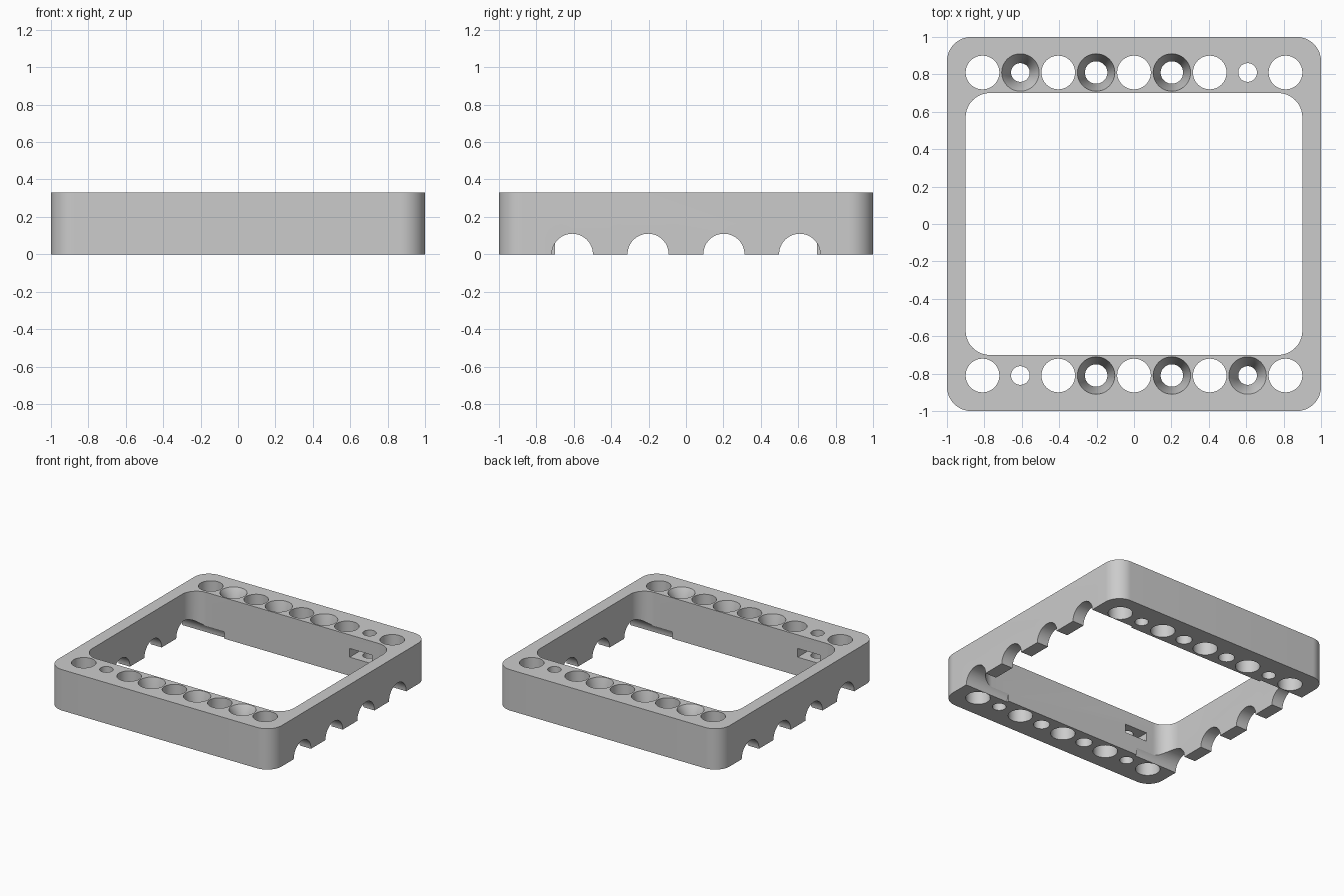
import bpy, bmesh
from math import sin, cos, pi
from mathutils import Matrix

if "Cube" in bpy.data.objects:
    bpy.data.objects.remove(bpy.data.objects["Cube"], do_unlink=True)

HEIGHT = 0.33
PITCH = 0.2025      # spacing of the hole pattern
ROW = 4 * PITCH     # y of the two hole rows
SEG = 48

grey = bpy.data.materials.new("plain grey")
grey.diffuse_color = (0.6, 0.6, 0.6, 1)
grey.use_nodes = True
grey.node_tree.nodes["Principled BSDF"].inputs["Base Color"].default_value = (0.6, 0.6, 0.6, 1)


def loft(name, rings, matrix=Matrix()):
    """Closed solid through rings of equal point count, capped at both ends."""
    bm = bmesh.new()
    loops = [[bm.verts.new(p) for p in ring] for ring in rings]
    n = len(loops[0])
    for a, b in zip(loops, loops[1:]):
        for i in range(n):
            j = (i + 1) % n
            bm.faces.new((a[i], a[j], b[j], b[i]))
    bm.faces.new(loops[0])
    bm.faces.new(loops[-1])
    bm.transform(matrix)
    bmesh.ops.recalc_face_normals(bm, faces=bm.faces)
    mesh = bpy.data.meshes.new(name)
    bm.to_mesh(mesh)
    bm.free()
    mesh.materials.append(grey)
    obj = bpy.data.objects.new(name, mesh)
    bpy.context.collection.objects.link(obj)
    return obj


def prism(name, outline, z0, z1, matrix=Matrix()):
    return loft(name, [[(x, y, z) for x, y in outline] for z in (z0, z1)], matrix)


def lathe(name, profile, matrix=Matrix()):
    angles = [2 * pi * i / SEG for i in range(SEG)]
    return loft(name, [[(r * cos(a), r * sin(a), z) for a in angles] for r, z in profile], matrix)


def rounded_rect(hx, hy, r, steps=16):
    points = []
    for k, (sx, sy) in enumerate([(1, 1), (-1, 1), (-1, -1), (1, -1)]):
        for i in range(steps + 1):
            a = (k + i / steps) * pi / 2
            points.append((sx * (hx - r) + r * cos(a), sy * (hy - r) + r * sin(a)))
    return points


frame = prism("frame", rounded_rect(1, 1, 0.13), 0, HEIGHT)
cutters = [prism("window_cutter", rounded_rect(0.9, 0.7, 0.13), -0.1, HEIGHT + 0.1)]

# Vertical holes: wide, plain small, deep tapered and shallow countersunk
LOW, HIGH = -0.05, HEIGHT + 0.05
wide = [(0.09, LOW), (0.09, HIGH)]
small = [(0.05, LOW), (0.05, HIGH)]
tapered = [(0.06, LOW), (0.06, HEIGHT - 0.17), (0.1, HEIGHT), (0.1, HIGH)]
countersunk = [(0.05, LOW), (0.05, HEIGHT - 0.09), (0.1, HEIGHT), (0.1, HIGH)]
row = [wide, countersunk, wide, tapered, wide, tapered, wide, small, wide]

# The two hole rows are half-turn copies of each other
nut_outline = [(-0.1, -0.14), (0.1, -0.14), (0.1, 0.058), (0, 0.115), (-0.1, 0.058)]
for turn in (0, pi):
    spin = Matrix.Rotation(turn, 4, "Z")
    for i, profile in enumerate(row):
        place = spin @ Matrix.Translation(((i - 4) * PITCH, ROW, 0))
        cutters.append(lathe("hole_cutter", profile, place))
    place = spin @ Matrix.Translation((3 * PITCH, ROW, 0))
    cutters.append(prism("nut_slot_cutter", nut_outline, 0.15, 0.22, place))

# Half-round notches under both side walls, running a little way inward
for side in (-1, 1):
    for k in (-3, -1, 1, 3):
        place = Matrix.Translation((0, k * PITCH, 0)) @ Matrix.Rotation(side * pi / 2, 4, "Y")
        cutters.append(lathe("notch_cutter", [(0.11, 0.61), (0.11, 1.1)], place))

# Cut everything out of the frame, then drop the cutters
bpy.context.view_layer.objects.active = frame
for cutter in cutters:
    mod = frame.modifiers.new("cut", "BOOLEAN")
    mod.operation = "DIFFERENCE"
    mod.solver = "EXACT"
    mod.object = cutter
    bpy.ops.object.modifier_apply(modifier=mod.name)
    bpy.data.objects.remove(cutter, do_unlink=True)

bpy.ops.object.select_all(action="DESELECT")
frame.select_set(True)
bpy.ops.object.shade_smooth_by_angle(angle=pi / 6)
